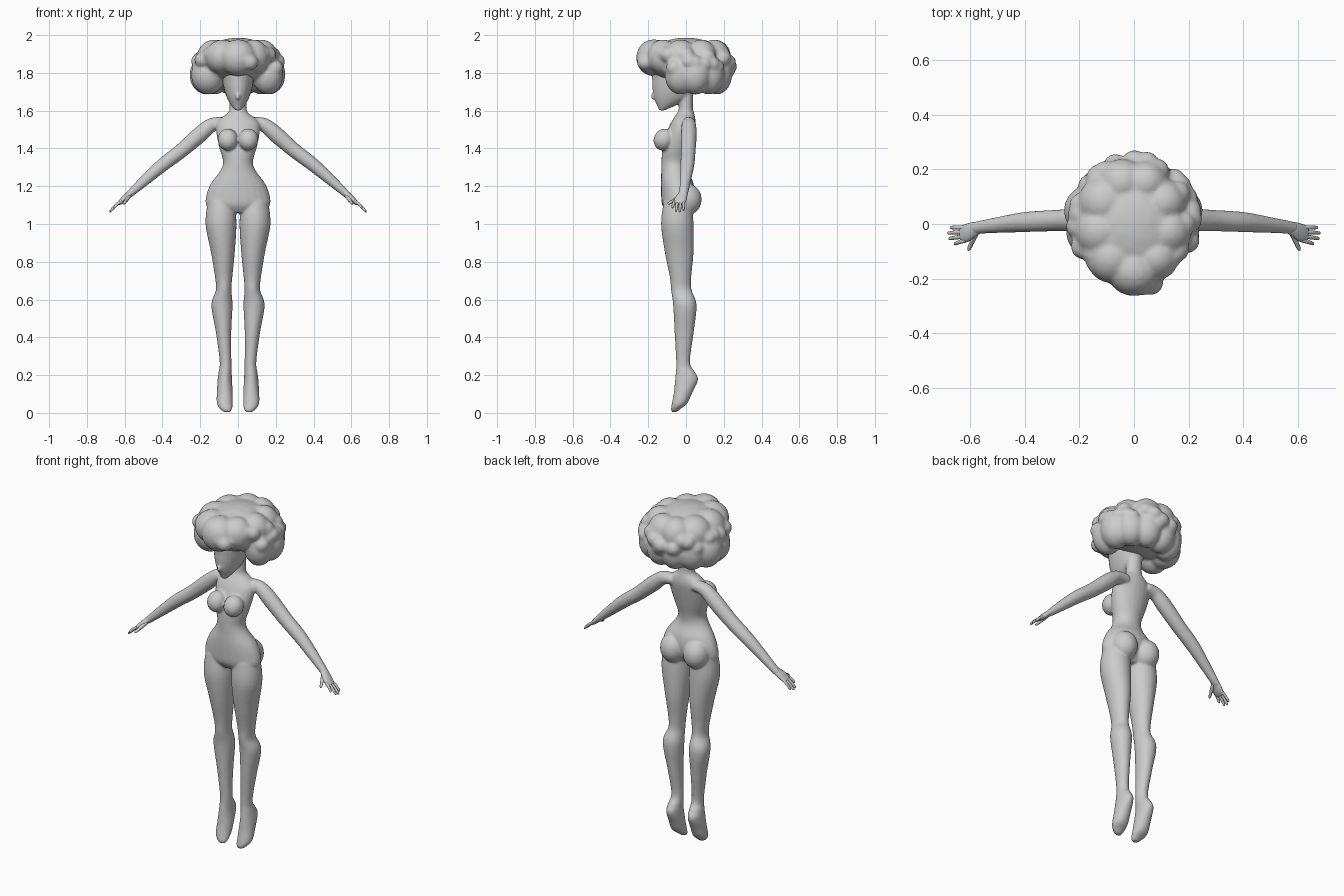
import bpy, bmesh, math, random
from mathutils import Vector, Matrix

random.seed(4)
cube = bpy.data.objects.get("Cube")
if cube:
    bpy.data.objects.remove(cube)

grey = bpy.data.materials.new("soft grey")
grey.use_nodes = True
grey.diffuse_color = (0.6, 0.6, 0.6, 1)
grey.node_tree.nodes["Principled BSDF"].inputs["Base Color"].default_value = (0.6, 0.6, 0.6, 1)


def spline(rows, steps=5):
    """Smoothly interpolate rows of numbers (Catmull-Rom)."""
    out = []
    for i in range(len(rows) - 1):
        a, b, c, d = (rows[max(0, min(len(rows) - 1, i + k))] for k in (-1, 0, 1, 2))
        for k in range(steps):
            t = k / steps
            out.append([q + t * ((r - p) / 2 + t * (p - 2.5 * q + 2 * r - s / 2
                        + t * (1.5 * (q - r) + (s - p) / 2))) for p, q, r, s in zip(a, b, c, d)])
    return out + [list(rows[-1])]


def skin(bm, rings):
    """Bridge rings of points and cap both ends."""
    loops = [[bm.verts.new(p) for p in ring] for ring in rings]
    n = len(loops[0])
    for a, b in zip(loops, loops[1:]):
        for i in range(n):
            j = (i + 1) % n
            bm.faces.new((a[i], a[j], b[j], b[i]))
    bm.faces.new(loops[0])
    bm.faces.new(loops[-1])


def stack(bm, rows, side=1, sides=24):
    """Level oval sections: centre x, height, half width, front y, back y."""
    rings = []
    for x, z, w, yf, yb in spline(rows):
        ring = []
        for i in range(sides):
            a = math.tau * i / sides
            ring.append((side * (x + w * math.cos(a)),
                         (yf + yb) / 2 + (yb - yf) / 2 * math.sin(a), z))
        rings.append(ring)
    skin(bm, rings)


def tube(bm, rows, side=1, sides=16):
    """Oval tube along a path: x, y, z, radius across y, radius in thickness."""
    rows = spline(rows, 4)
    pts = [Vector(r[:3]) for r in rows]
    rings = []
    for i, r in enumerate(rows):
        t = (pts[min(i + 1, len(pts) - 1)] - pts[max(i - 1, 0)]).normalized()
        ref = Vector((1, 0, 0)) if abs(t.y) > 0.8 else Vector((0, 1, 0))
        u = (ref - t * ref.dot(t)).normalized()
        v = t.cross(u)
        ring = []
        for k in range(sides):
            a = math.tau * k / sides
            p = pts[i] + u * r[3] * math.cos(a) + v * r[4] * math.sin(a)
            ring.append((side * p.x, p.y, p.z))
        rings.append(ring)
    skin(bm, rings)


def ball(bm, centre, radii, tilt=0):
    m = Matrix.Translation(centre) @ Matrix.Rotation(tilt, 4, 'X') @ Matrix.Diagonal((*radii, 1))
    bmesh.ops.create_icosphere(bm, subdivisions=3, radius=1, matrix=m)


def finish(name, bm, voxel=0, smooth=0):
    bmesh.ops.recalc_face_normals(bm, faces=bm.faces)
    for f in bm.faces:
        f.smooth = True
    mesh = bpy.data.meshes.new(name)
    bm.to_mesh(mesh)
    bm.free()
    mesh.materials.append(grey)
    ob = bpy.data.objects.new(name, mesh)
    bpy.context.scene.collection.objects.link(ob)
    if voxel:
        fuse = ob.modifiers.new("fuse", 'REMESH')
        fuse.mode = 'VOXEL'
        fuse.voxel_size = voxel
        fuse.use_smooth_shade = True
        relax = ob.modifiers.new("relax", 'SMOOTH')
        relax.factor = 0.5
        relax.iterations = smooth
    return ob


# Body: torso and neck
body = bmesh.new()
stack(body, [
    (0, 1.06, .11, -.10, .0), (0, 1.10, .168, -.126, .03), (0, 1.16, .166, -.132, .045),
    (0, 1.22, .140, -.133, .038), (0, 1.28, .095, -.131, .012), (0, 1.33, .079, -.13, .01),
    (0, 1.40, .098, -.125, .025), (0, 1.47, .113, -.108, .04), (0, 1.53, .115, -.083, .05),
    (0, 1.565, .085, -.062, .048), (0, 1.59, .052, -.046, .042), (0, 1.62, .045, -.038, .037),
    (0, 1.72, .045, -.038, .04)])

# Head
stack(body, [
    (0, 1.602, .014, -.142, -.112), (0, 1.625, .034, -.152, -.06), (0, 1.66, .055, -.168, .01),
    (0, 1.70, .07, -.176, .045), (0, 1.75, .081, -.179, .07), (0, 1.82, .085, -.175, .08),
    (0, 1.90, .06, -.12, .05)])
ball(body, (0, -.172, 1.678), (.012, .013, .02), -.3)

for s in (1, -1):
    # Bust and seat
    ball(body, (s * .054, -.117, 1.447), (.054, .054, .06), -.5)
    ball(body, (s * .075, .004, 1.13), (.073, .079, .085))
    # Leg down to the pointed toes
    stack(body, [
        (.088, 1.12, .072, -.118, .03), (.090, 1.0, .082, -.132, .04), (.080, .85, .063, -.112, .04),
        (.076, .72, .046, -.086, .028), (.076, .65, .041, -.079, .03), (.085, .57, .056, -.068, .056),
        (.076, .42, .040, -.06, .04), (.066, .27, .031, -.052, .021), (.068, .215, .035, -.054, .048),
        (.070, .175, .038, -.058, .064), (.070, .11, .042, -.064, .035), (.070, .05, .042, -.075, .006),
        (.063, .02, .031, -.079, -.03), (.058, .004, .016, -.075, -.05)], s)
    # Arm
    tube(body, [
        (.07, .015, 1.535, .034, .030), (.135, .015, 1.526, .038, .037), (.20, .015, 1.475, .042, .043),
        (.30, .012, 1.388, .039, .039), (.40, .007, 1.312, .037, .036), (.50, -.004, 1.225, .029, .028),
        (.57, -.013, 1.162, .024, .020), (.59, -.018, 1.145, .025, .016)], s)
finish("body", body, .006, 5)

# Hands: palm, four fingers, thumb
for s, label in ((1, "left"), (-1, "right")):
    hand = bmesh.new()
    tube(hand, [
        (.565, -.013, 1.166, .021, .016), (.59, -.022, 1.145, .029, .016),
        (.615, -.034, 1.122, .033, .014), (.633, -.038, 1.107, .029, .009)], s)
    for base, tip, reach in ((-.013, -.013, .672), (-.029, -.033, .68),
                             (-.045, -.053, .677), (-.060, -.072, .658)):
        drop = 1.125 - (reach - .615) * .92
        mid = (reach + .62) / 2
        tube(hand, [(.615, base, 1.122, .008, .008),
                    (mid, (base + tip) / 2, (1.122 + drop) / 2 + .002, .0075, .008),
                    (reach - .004, tip, drop + .003, .006, .006),
                    (reach, tip, drop, .002, .002)], s, 10)
    tube(hand, [(.575, -.025, 1.152, .012, .012), (.59, -.06, 1.128, .010, .010),
                (.603, -.09, 1.11, .007, .007), (.606, -.097, 1.107, .002, .002)], s, 10)
    finish(label + "_hand", hand)

# Hair: core volumes
hair = bmesh.new()
ball(hair, (0, 0, 1.865), (.195, .215, .122))
ball(hair, (0, .08, 1.79), (.18, .15, .09))
# Upper ring of curls
for i in range(9):
    a = math.tau * i / 9 - math.pi / 2
    r = .088 + random.uniform(-.006, .01)
    ball(hair, (.125 * math.cos(a), .16 * math.sin(a), 1.885), (r, r, .092))
ball(hair, (0, -.172, 1.88), (.10, .092, .098))
# Lower ring, open at the face
for i in range(8):
    a = math.radians(-20 + 220 * i / 7)
    r = .085 + random.uniform(-.006, .008)
    ball(hair, (.168 * math.cos(a), .02 + .148 * math.sin(a), 1.79), (r, r, .105))
# Small curls breaking up the outline
for i in range(46):
    a = math.tau * i * .618
    h = random.uniform(-.55, .75)
    w = math.sqrt(1 - h * h)
    if math.sin(a) < -.3 and h < .1:
        continue
    ball(hair, (.205 * w * math.cos(a), .225 * w * math.sin(a), 1.845 + .1 * h), (.047, .047, .043))
finish("hair", hair, .010, 3)
